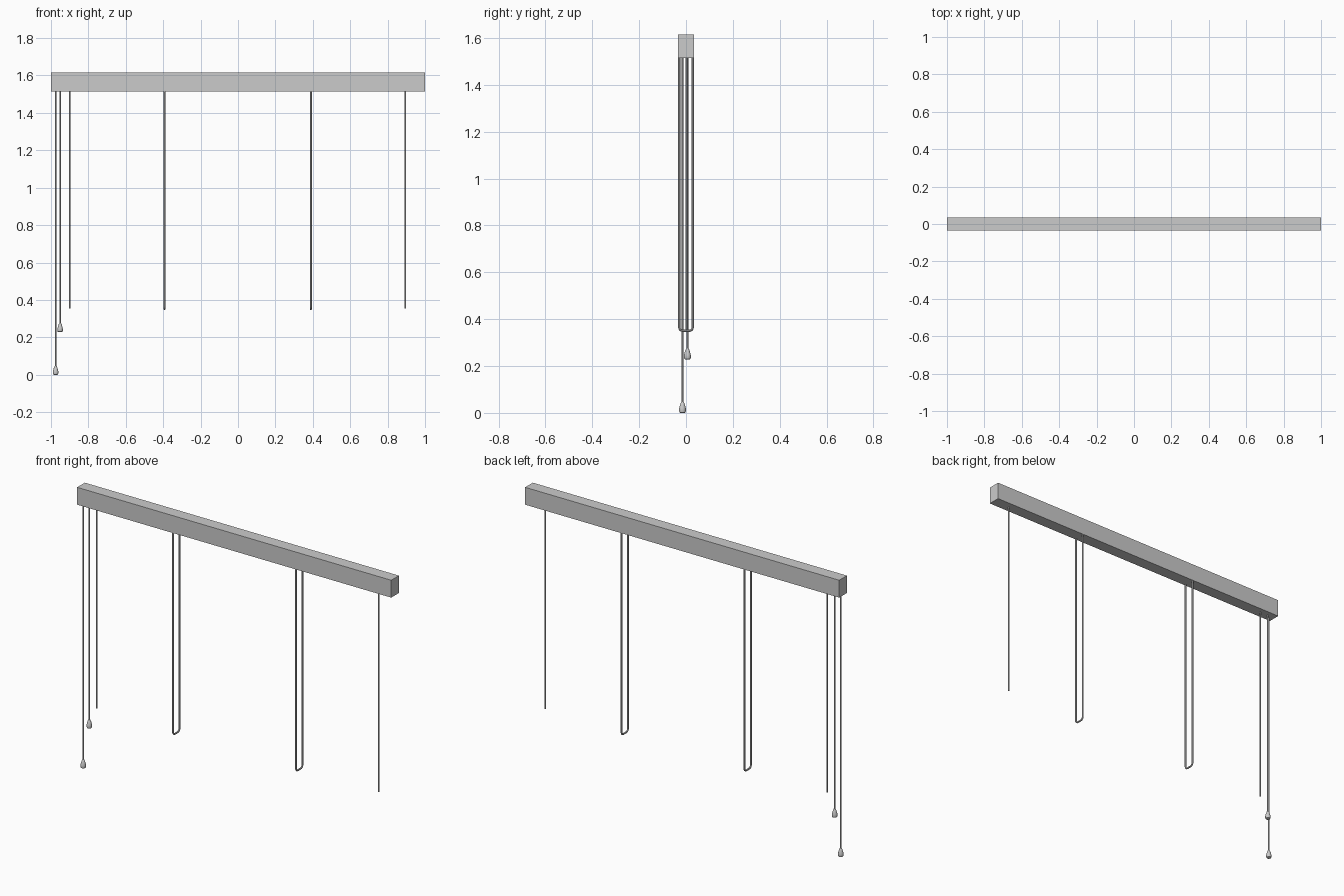
import bpy, bmesh, math

if "Cube" in bpy.data.objects:
    bpy.data.objects.remove(bpy.data.objects["Cube"])

def mesh_object(name, bm, angle=40):
    bmesh.ops.recalc_face_normals(bm, faces=bm.faces[:])
    me = bpy.data.meshes.new(name)
    bm.to_mesh(me)
    bm.free()
    ob = bpy.data.objects.new(name, me)
    bpy.context.collection.objects.link(ob)
    bpy.ops.object.select_all(action='DESELECT')
    ob.select_set(True)
    bpy.context.view_layer.objects.active = ob
    bpy.ops.object.shade_smooth_by_angle(angle=math.radians(angle))
    return ob

def tube(name, x, path, r, sides=8):
    """Sweep a circle along a (y, z) path lying in the plane x."""
    bm = bmesh.new()
    rings = []
    for i, (y, z) in enumerate(path):
        a, b = path[max(i - 1, 0)], path[min(i + 1, len(path) - 1)]
        dy, dz = b[0] - a[0], b[1] - a[1]
        n = math.hypot(dy, dz)
        ny, nz = -dz / n, dy / n
        ring = []
        for k in range(sides):
            t = 2 * math.pi * k / sides
            c, s = r * math.cos(t), r * math.sin(t)
            ring.append(bm.verts.new((x + c, y + ny * s, z + nz * s)))
        rings.append(ring)
    for p, q in zip(rings, rings[1:]):
        for k in range(sides):
            m = (k + 1) % sides
            bm.faces.new((p[k], p[m], q[m], q[k]))
    bm.faces.new(rings[0])
    bm.faces.new(rings[-1])
    return mesh_object(name, bm)

def lathe(name, x, y, z, profile, sides=16):
    """Revolve a (radius, height) profile about a vertical axis."""
    bm = bmesh.new()
    rings = [[bm.verts.new((x + r * math.cos(2 * math.pi * k / sides),
                            y + r * math.sin(2 * math.pi * k / sides), z + h))
              for k in range(sides)] for r, h in profile]
    for p, q in zip(rings, rings[1:]):
        for k in range(sides):
            m = (k + 1) % sides
            bm.faces.new((p[k], p[m], q[m], q[k]))
    bm.faces.new(rings[0])
    bm.faces.new(rings[-1])
    return mesh_object(name, bm)

TOP = 1.52  # cords end just inside the rail

# head rail
bm = bmesh.new()
bmesh.ops.create_cube(bm, size=1)
for v in bm.verts:
    v.co = (v.co.x * 2, v.co.y * 0.07, v.co.z * 0.1 + 1.565)
mesh_object("head_rail", bm)

# looped ladder cords with rounded bottoms
arc = 0.016
half = 0.029
path = [(-half, TOP)]
for cy, start in ((-half + arc, 180), (half - arc, 270)):
    for i in range(5):
        t = math.radians(start + 22.5 * i)
        path.append((cy + arc * math.cos(t), 0.35 + arc + arc * math.sin(t)))
path.append((half, TOP))
for side, x in (("left", -0.393), ("right", 0.39)):
    tube("ladder_loop_" + side, x, path, 0.005)

# single lift cords near the ends
for side, x in (("left", -0.9), ("right", 0.895)):
    tube("lift_cord_" + side, x, [(0.002, TOP), (0.002, 0.355)], 0.004)

# pull cords with teardrop tassels
tassel = [(0.009, 0), (0.013, 0.002), (0.015, 0.01), (0.0145, 0.018),
          (0.012, 0.029), (0.0085, 0.04), (0.006, 0.046), (0.004, 0.048)]
for name, x, y, z in (("long", -0.975, -0.015, 0.0), ("short", -0.951, 0.006, 0.228)):
    tube("pull_cord_" + name, x, [(y, TOP), (y, z + 0.04)], 0.004)
    lathe("tassel_" + name, x, y, z, tassel)
